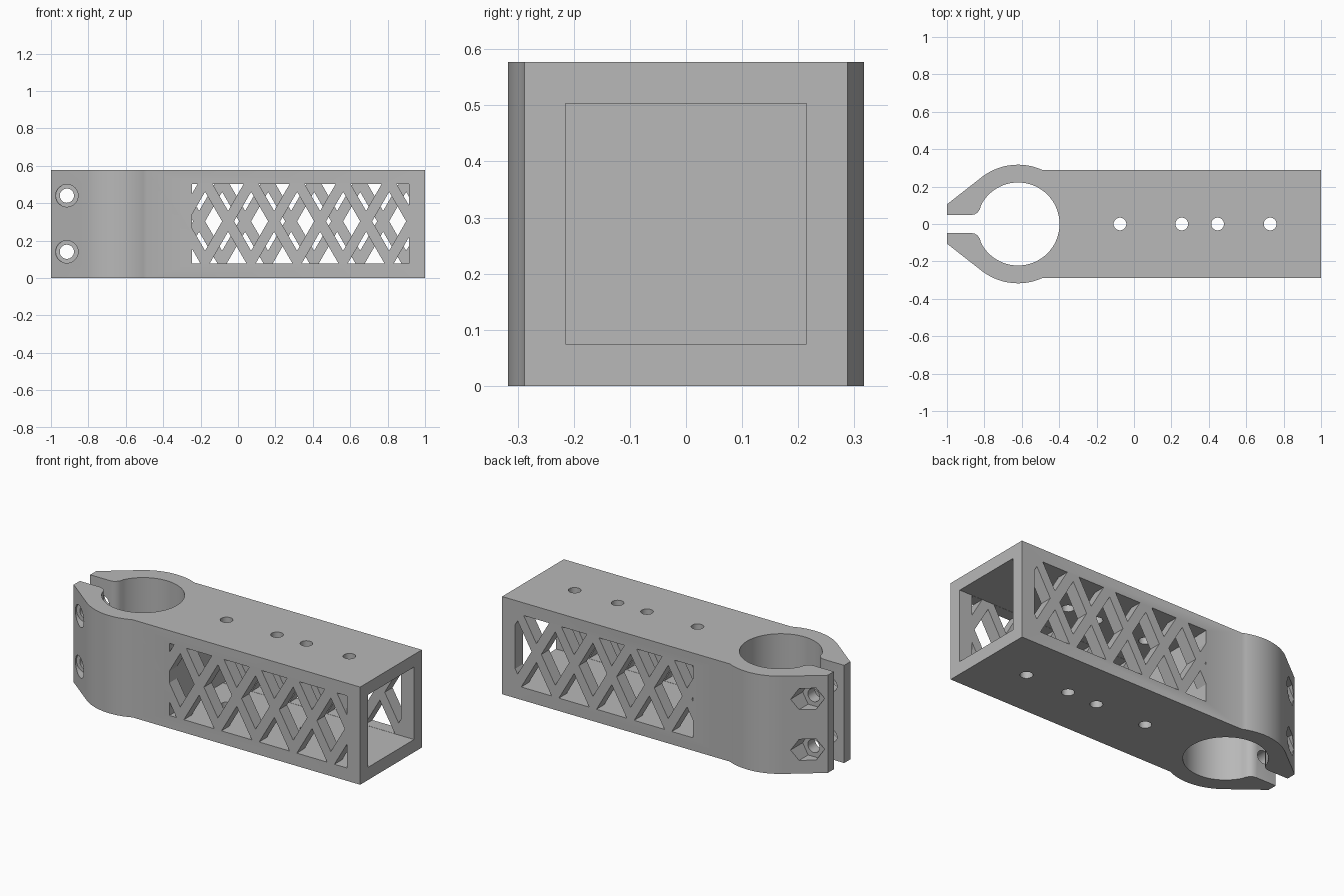
import bpy
import bmesh
from math import cos, sin, pi, radians, asin, tan
from mathutils import Vector

cube = bpy.data.objects.get("Cube")
if cube:
    bpy.data.objects.remove(cube, do_unlink=True)

HEIGHT = 0.577
HALF_WIDTH = 0.288
RING_X, RING_IN, RING_OUT = -0.62, 0.222, 0.317

grey = bpy.data.materials.new("plain grey")
grey.use_nodes = True
colour = (0.48, 0.48, 0.48, 1)
grey.diffuse_color = colour
grey.node_tree.nodes["Principled BSDF"].inputs["Base Color"].default_value = colour


def arc(cx, cy, r, start, end, steps):
    return [(cx + r * cos(start + (end - start) * i / steps),
             cy + r * sin(start + (end - start) * i / steps)) for i in range(steps + 1)]


def circle(cx, cy, r, sides=32):
    return arc(cx, cy, r, 0, 2 * pi, sides)[:-1]


def prism(bm, outline, axis, low, high):
    """Extrude a 2D outline along y (outline in x, z) or z (outline in x, y)."""
    def place(p, d):
        return Vector((p[0], d, p[1])) if axis == "y" else Vector((p[0], p[1], d))
    bottom = bm.faces.new([bm.verts.new(place(p, low)) for p in outline])
    out = bmesh.ops.extrude_face_region(bm, geom=[bottom])
    verts = [v for v in out["geom"] if isinstance(v, bmesh.types.BMVert)]
    shift = place((0, 0), high - low)
    bmesh.ops.translate(bm, verts=verts, vec=shift)


def make_object(name, prisms):
    bm = bmesh.new()
    for args in prisms:
        prism(bm, *args)
    bmesh.ops.recalc_face_normals(bm, faces=bm.faces)
    mesh = bpy.data.meshes.new(name)
    bm.to_mesh(mesh)
    bm.free()
    mesh.materials.append(grey)
    ob = bpy.data.objects.new(name, mesh)
    bpy.context.collection.objects.link(ob)
    return ob


def cut(target, name, prisms):
    cutter = make_object(name, prisms)
    cutter.hide_render = True
    mod = target.modifiers.new(name, "BOOLEAN")
    mod.operation = "DIFFERENCE"
    mod.solver = "EXACT"
    mod.object = cutter
    bpy.context.view_layer.objects.active = target
    bpy.ops.object.modifier_apply(modifier=mod.name)
    bpy.data.objects.remove(cutter, do_unlink=True)


def clip_x(poly, limit, side):
    """Keep the part of a polygon where side * (x - limit) >= 0."""
    result = []
    for a, b in zip(poly, poly[1:] + poly[:1]):
        da, db = side * (a[0] - limit), side * (b[0] - limit)
        if da >= 0:
            result.append(a)
        if da * db < 0:
            t = da / (da - db)
            result.append((limit, a[1] + t * (b[1] - a[1])))
    return result


# Solid body: split clamp ring flowing into a square beam
half = [(1, HALF_WIDTH)]
half += arc(RING_X, 0, RING_OUT, asin(HALF_WIDTH / RING_OUT), radians(127), 16)
half += [(-1, 0.105), (-1, 0.048), (-0.87, 0.048), (-0.85, 0.052),
         (-0.835, 0.063), (-0.824, 0.079)]
half += arc(RING_X, 0, RING_IN, radians(153), 0, 36)
outline = half + [(x, -y) for x, y in reversed(half[:-1])]
body = make_object("clamp_arm", [(outline, "z", 0, HEIGHT)])

# Square hollow, open at the beam end
LOW, HIGH = 0.075, 0.503
hollow = [(-0.25, LOW), (1.2, LOW), (1.2, HIGH), (-0.25, HIGH)]
cut(body, "hollow_cutter", [(hollow, "y", -0.215, 0.215)])

# Lattice openings: a row of diamonds with triangles above and below each crossing
X_MIN, X_MAX = -0.247, 0.915
Z_MIN, Z_MAX = LOW + 0.001, HIGH - 0.001
PITCH, BAR, MID = 0.246, 0.032, 0.303
SLOPE = tan(radians(60))


def lattice(first):
    shapes = []
    for k in range(-2, 6):
        c = first + k * PITCH
        for edge, sign in ((Z_MAX, 1), (Z_MIN, -1)):
            w = abs(edge - MID) / SLOPE - BAR
            shapes.append([(c - w, edge), (c + w, edge), (c, MID + sign * BAR * SLOPE)])
        d, w = c + PITCH / 2, PITCH / 2 - BAR
        shapes.append([(d - w, MID), (d, MID - w * SLOPE), (d + w, MID), (d, MID + w * SLOPE)])
    clipped = [clip_x(clip_x(s, X_MIN, 1), X_MAX, -1) for s in shapes]
    return [s for s in clipped if len(s) > 2]


openings = [(s, "y", -0.4, -0.1) for s in lattice(-0.053)]
openings += [(s, "y", 0.1, 0.4) for s in lattice(0.038)]
cut(body, "lattice_cutter", openings)

# Four round holes through the upper and lower plates
cut(body, "plate_hole_cutter",
    [(circle(x, 0, 0.034), "z", -0.1, 0.7) for x in (-0.075, 0.255, 0.447, 0.728)])

# Clamp bolts: shafts, round head recesses in front, hexagonal nut recesses behind
BOLT_X, BOLT_Z = -0.915, (0.14, 0.44)
cut(body, "bolt_shaft_cutter",
    [(circle(BOLT_X, z, 0.038), "y", -0.5, 0.5) for z in BOLT_Z])
recesses = []
for z in BOLT_Z:
    recesses.append((circle(BOLT_X, z, 0.06), "y", -0.4, -0.115))
    recesses.append((circle(BOLT_X, z, 0.072, 6), "y", 0.115, 0.4))
cut(body, "recess_cutter", recesses)

# Smooth the round walls, keep the edges crisp
bpy.ops.object.select_all(action="DESELECT")
body.select_set(True)
bpy.context.view_layer.objects.active = body
bpy.ops.object.shade_smooth_by_angle(angle=radians(25))
